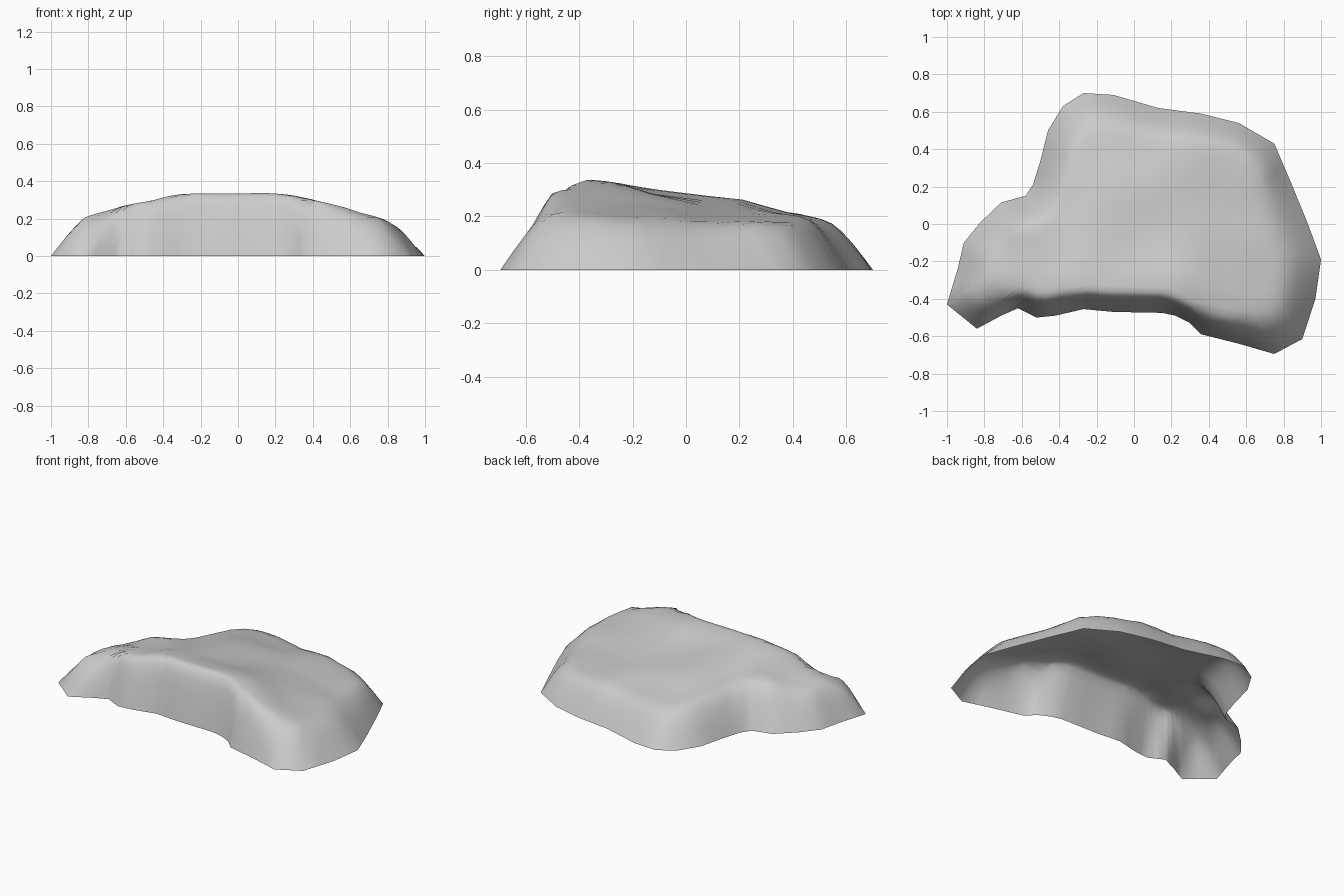
import bpy, bmesh, math
from mathutils import Vector
from mathutils.geometry import intersect_point_line

if "Cube" in bpy.data.objects:
    bpy.data.objects.remove(bpy.data.objects["Cube"])

# Ground outline: x, y, width of the sloping wall there
OUTLINE = [
    (1.0, -.19, .24), (.93, 0, .23), (.84, .22, .2), (.75, .43, .16), (.56, .54, .15),
    (.36, .59, .16), (.13, .62, .17), (-.11, .69, .18), (-.27, .70, .18), (-.38, .63, .18),
    (-.46, .5, .18), (-.5, .34, .18), (-.54, .21, .18), (-.58, .15, .18), (-.71, .115, .18),
    (-.82, .01, .18), (-.91, -.1, .17), (-.94, -.23, .17), (-1.0, -.43, .17), (-.84, -.56, .14),
    (-.71, -.49, .1), (-.62, -.45, .1), (-.52, -.5, .12), (-.42, -.49, .12), (-.27, -.455, .1),
    (-.11, -.47, .11), (.15, -.475, .11), (.22, -.49, .1), (.3, -.53, .09), (.36, -.59, .1),
    (.56, -.64, .14), (.75, -.695, .2), (.9, -.615, .22), (.97, -.4, .24)]

# Plateau heights: front ridge, middle with diagonal groove, back slope
HEIGHTS = [
    (-.85, -.45, .18), (-.72, -.4, .24), (-.55, -.38, .295), (-.25, -.33, .338),
    (0, -.3, .338), (.2, -.3, .345), (.35, -.48, .31), (.55, -.5, .27), (.75, -.45, .2),
    (-.8, -.1, .2), (-.5, -.1, .27), (-.2, -.1, .30), (.05, -.1, .265), (.3, -.1, .27),
    (.55, -.15, .24), (.75, -.15, .19), (-.4, .15, .24), (-.1, .15, .275), (.15, .12, .26),
    (.3, .15, .21), (.5, .1, .2), (.72, .1, .17), (-.3, .4, .22), (0, .4, .21),
    (.3, .35, .215), (.6, .35, .18), (-.25, .6, .165), (.1, .55, .16), (.5, .5, .16)]


def plateau(x, y):
    total = weight = 0
    for px, py, h in HEIGHTS:
        w = math.exp(-((x - px) ** 2 + (y - py) ** 2) / (2 * .11 ** 2)) + 1e-9
        total += w * h
        weight += w
    return total / weight


def edge_distance(p):
    best = 9
    for i, a in enumerate(OUTLINE):
        a, b = Vector((*a[:2], 0)), Vector((*OUTLINE[i - 1][:2], 0))
        f = max(0, min(1, intersect_point_line(p, a, b)[1]))
        best = min(best, (p - a.lerp(b, f)).length)
    return best


# Columns running from the outline in to a central spine
columns = []
for i, a in enumerate(OUTLINE):
    b = OUTLINE[(i + 1) % len(OUTLINE)]
    for f in (0, .5):
        columns.append(Vector(a).lerp(Vector(b), f))

bm = bmesh.new()
rings = []
for t in (0, .05, .1, .15, .2, .26, .33, .42, .52, .65, .82):
    ring = []
    for x, y, width in columns:
        sx = x * .6
        sy = -.05 + .2 * min(0, sx + .2)
        p = Vector((x, y, 0)).lerp(Vector((sx, sy, 0)), t)
        rise = min(1, edge_distance(p) / width) if t else 0
        p.z = plateau(p.x, p.y) * math.sin(rise * math.pi / 2)
        ring.append(bm.verts.new(p))
    rings.append(ring)

# Skin the rings, leaving the underside open
n = len(columns)
for lower, upper in zip(rings, rings[1:]):
    for i in range(n):
        j = (i + 1) % n
        bm.faces.new((lower[i], lower[j], upper[j], upper[i]))
cap = bm.faces.new(rings[-1])
bmesh.ops.triangulate(bm, faces=[cap])
bmesh.ops.recalc_face_normals(bm, faces=bm.faces)
if sum(f.normal.z for f in bm.faces) < 0:
    bmesh.ops.reverse_faces(bm, faces=bm.faces)

mesh = bpy.data.meshes.new("rock_shell")
bm.to_mesh(mesh)
bm.free()
rock = bpy.data.objects.new("rock_shell", mesh)
bpy.context.collection.objects.link(rock)
for poly in mesh.polygons:
    poly.use_smooth = True
